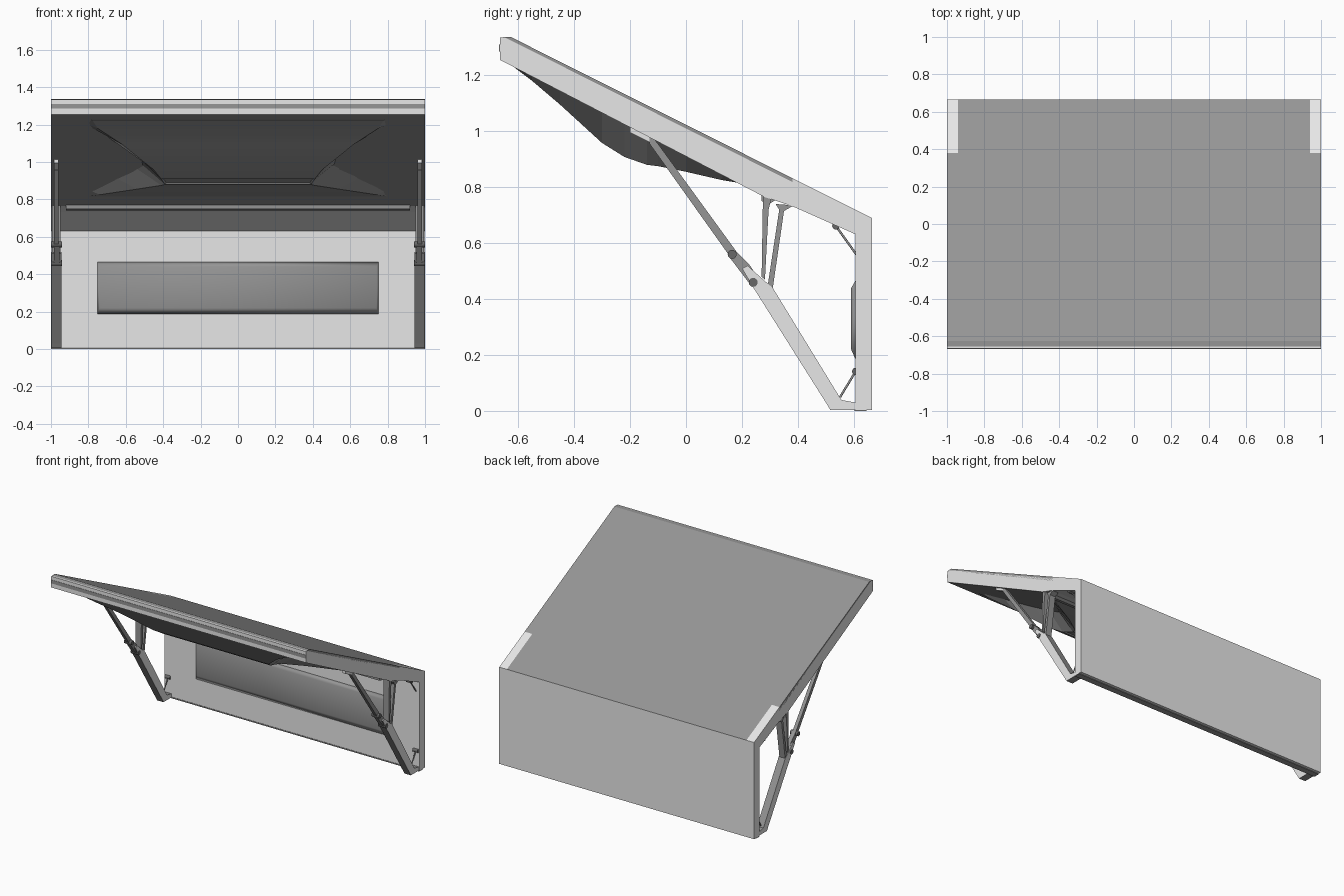
import bpy, bmesh
from mathutils import Vector

cube = bpy.data.objects.get("Cube")
if cube:
    bpy.data.objects.remove(cube, do_unlink=True)


def material(name, v):
    m = bpy.data.materials.new(name)
    m.use_nodes = True
    m.diffuse_color = (v, v, v, 1)
    m.node_tree.nodes["Principled BSDF"].inputs["Base Color"].default_value = (v, v, v, 1)
    return m


LIGHT = material("light grey", 0.8)
GREY = material("mid grey", 0.3)
DARK = material("dark grey", 0.14)


def finish(name, bm, mats, rule=None):
    bmesh.ops.recalc_face_normals(bm, faces=bm.faces)
    bm.normal_update()
    if rule:
        for f in bm.faces:
            f.material_index = int(rule(f))
    mesh = bpy.data.meshes.new(name)
    bm.to_mesh(mesh)
    bm.free()
    for m in mats:
        mesh.materials.append(m)
    ob = bpy.data.objects.new(name, mesh)
    bpy.context.collection.objects.link(ob)
    return ob


def extrude(name, profile, x0, x1, mats, rule=None):
    """Sweep a (y, z) profile along x."""
    bm = bmesh.new()
    face = bm.faces.new([bm.verts.new((x0, y, z)) for y, z in profile])
    ext = bmesh.ops.extrude_face_region(bm, geom=[face])
    moved = [v for v in ext["geom"] if isinstance(v, bmesh.types.BMVert)]
    bmesh.ops.translate(bm, verts=moved, vec=(x1 - x0, 0, 0))
    return finish(name, bm, mats, rule)


def box(name, y0, y1, z0, z1, x0, x1, mats):
    return extrude(name, [(y0, z0), (y1, z0), (y1, z1), (y0, z1)], x0, x1, mats)


def rod(name, a, b, r, mat, sides=16):
    a, b = Vector(a), Vector(b)
    bm = bmesh.new()
    bmesh.ops.create_cone(bm, cap_ends=True, segments=sides, radius1=r, radius2=r,
                          depth=(b - a).length)
    bm.transform((b - a).to_track_quat("Z", "Y").to_matrix().to_4x4())
    bmesh.ops.translate(bm, verts=bm.verts, vec=(a + b) / 2)
    for f in bm.faces:
        f.smooth = len(f.verts) == 4
    for e in bm.edges:
        e.smooth = all(f.smooth for f in e.link_faces)
    return finish(name, bm, [mat])


def under(y):
    """Height of the lid underside."""
    return 0.92 - 0.5 * y


# Back wall, with a thin strip along its foot
box("back_wall", 0.605, 0.665, 0.004, 0.69, -1, 1, [LIGHT])
box("wall_foot_strip", 0.602, 0.645, 0, 0.008, -1, 1, [GREY])

# Raised pad on the inside of the wall
pad = box("wall_pad", 0.59, 0.608, 0.18, 0.47, -0.755, 0.755, [GREY])
for v in pad.data.vertices:
    if v.co.y < 0.6:
        v.co.x *= 0.98
        v.co.z += 0.04 if v.co.z < 0.3 else -0.03
for p in pad.data.polygons:
    p.use_smooth = True

# Sloping lid: light frame, grey lining below, light again next to the wall
extrude("lid", [(-0.665, 1.255), (-0.665, 1.334), (-0.645, 1.334), (0.64, 0.688),
                (0.655, 0.66), (0.605, 0.632), (0.38, 0.732), (0.28, 0.765)],
        -1, 1, [LIGHT, GREY],
        lambda f: f.normal.z < -0.3 and f.calc_center_median().y < 0.3)

# Cover on top, with light patches at the two back corners
NOTCH = 0.38
slope = (0.692 - 1.336) / (0.66 + 0.625)
notch_z = 1.336 + slope * (NOTCH + 0.625)
extrude("lid_cover_front", [(-0.655, 1.336), (-0.625, 1.336), (NOTCH, notch_z),
                            (NOTCH, notch_z - 0.03)], -1, 1, [GREY])
back_profile = [(NOTCH, notch_z - 0.03), (NOTCH, notch_z), (0.665, 0.69),
                (0.665, 0.685), (0.62, 0.685)]
extrude("lid_cover_back", back_profile, -0.94, 0.94, [GREY])
for label, s in (("left", 1), ("right", -1)):
    extrude(label + "_corner_patch", back_profile, s * 0.94, s, [LIGHT])

# Stripe along the front edge
box("front_stripe", -0.667, -0.66, 1.285, 1.31, -1, 1, [GREY])

# Hourglass shaped moulding under the lid: y, drop, lower half width, upper half width
rows = [(-0.61, 0.0, 0.78, 0.85), (-0.55, 0.015, 0.75, 0.84), (-0.45, 0.05, 0.62, 0.74),
        (-0.30, 0.112, 0.45, 0.60), (-0.22, 0.122, 0.41, 0.55), (-0.14, 0.11, 0.39, 0.54),
        (-0.10, 0.095, 0.41, 0.58), (0.0, 0.065, 0.54, 0.70), (0.13, 0.03, 0.74, 0.85),
        (0.22, 0.0, 0.84, 0.87)]
bm = bmesh.new()
loops = []
for y, drop, low, high in rows:
    top, bottom = under(y) + 0.02, under(y) - drop
    loops.append([bm.verts.new((x, y, z)) for x, z in
                  ((-high, top), (-low, bottom), (low, bottom), (high, top))])
centre = None
for i, (a, b) in enumerate(zip(loops, loops[1:])):
    for j in range(4):
        k = (j + 1) % 4
        f = bm.faces.new((a[j], a[k], b[k], b[j]))
        f.smooth = j == 1
        if i == 4 and j == 1:
            centre = f
bm.faces.new(loops[0])
bm.faces.new(loops[-1])
bmesh.ops.recalc_face_normals(bm, faces=bm.faces)
bmesh.ops.inset_region(bm, faces=[centre], thickness=0.01, depth=-0.008)
for e in bm.edges:
    e.smooth = len(e.link_faces) == 2 and e.calc_face_angle() < 0.4
finish("underside_moulding", bm, [GREY])

# Cross ledge below the lid
extrude("underside_ledge", [(0.27, 0.79), (0.27, 0.75), (0.30, 0.742), (0.33, 0.76)],
        -0.92, 0.92, [GREY])

# Supports, repeated on both sides
for side, s in (("left", 1), ("right", -1)):
    mid = s * 0.972

    extrude(side + "_lower_bracket",
            [(0.61, 0.005), (0.515, 0.005), (0.50, 0.03), (0.235, 0.45), (0.20, 0.51),
             (0.22, 0.52), (0.27, 0.475), (0.31, 0.44), (0.555, 0.04), (0.61, 0.03)],
            s * 0.945, s * 0.996, [LIGHT, GREY], lambda f: abs(f.normal.x) < 0.7)
    extrude(side + "_front_post",
            [(0.27, 0.48), (0.275, 0.775), (0.305, 0.76), (0.295, 0.72), (0.282, 0.47)],
            s * 0.95, s * 0.995, [GREY])
    extrude(side + "_back_post",
            [(0.292, 0.45), (0.333, 0.72), (0.32, 0.74), (0.385, 0.735), (0.35, 0.715),
             (0.31, 0.44)], s * 0.95, s * 0.995, [GREY])
    extrude(side + "_link",
            [(0.235, 0.445), (0.155, 0.55), (0.175, 0.575), (0.225, 0.525), (0.26, 0.475)],
            s * 0.955, s * 0.985, [GREY])
    extrude(side + "_upper_strut",
            [(0.155, 0.555), (-0.13, 0.955), (-0.13, 0.99), (-0.10, 0.955), (0.18, 0.57)],
            s * 0.96, s * 0.985, [GREY])
    extrude(side + "_strut_mount",
            [(-0.13, 0.96), (-0.20, 0.995), (-0.20, 1.03), (-0.12, 0.99)],
            s * 0.96, s * 0.985, [LIGHT])
    for label, y, z in (("upper", 0.165, 0.56), ("lower", 0.24, 0.46)):
        rod(f"{side}_{label}_pivot", (s * 0.942, y, z), (s * 1.0, y, z), 0.016, DARK)

    # Small corner braces with end knobs
    for label, knob, foot in (("top", (0.535, 0.662), (0.608, 0.56)),
                              ("bottom", (0.606, 0.142), (0.55, 0.05))):
        rod(f"{side}_{label}_brace", (mid, *knob), (mid, *foot), 0.004, GREY, 10)
        rod(f"{side}_{label}_knob", (s * 0.952, *knob), (s * 0.992, *knob), 0.013, DARK)
